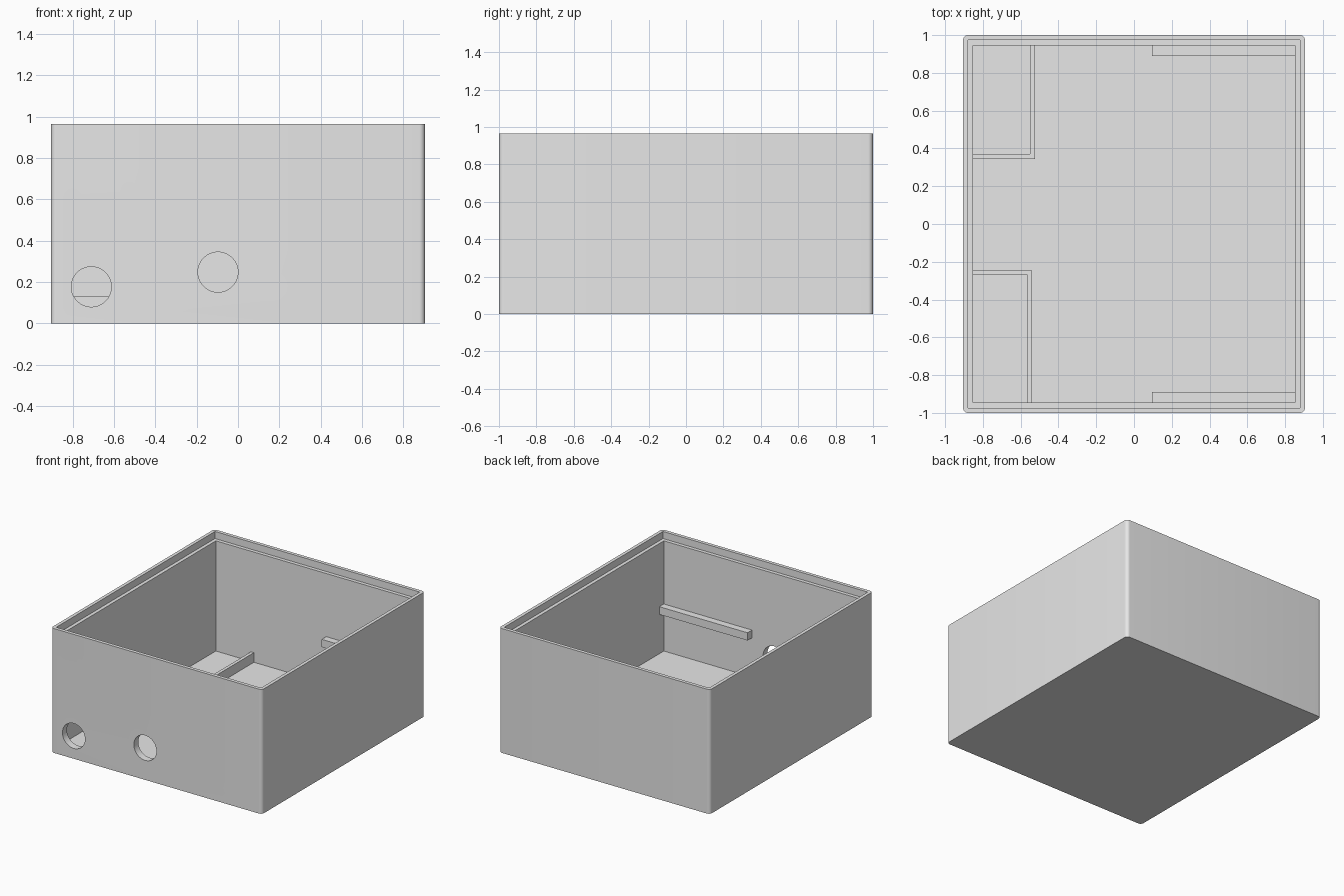
import bpy, bmesh, math
from mathutils import Matrix

default = bpy.data.objects.get("Cube")
if default:
    bpy.data.objects.remove(default, do_unlink=True)

grey = bpy.data.materials.new("plain_grey")
grey.use_nodes = True
colour = (0.8, 0.8, 0.8, 1)
grey.diffuse_color = colour
grey.node_tree.nodes["Principled BSDF"].inputs["Base Color"].default_value = colour


def finish(name, bm):
    mesh = bpy.data.meshes.new(name)
    bm.to_mesh(mesh)
    bm.free()
    mesh.materials.append(grey)
    obj = bpy.data.objects.new(name, mesh)
    bpy.context.scene.collection.objects.link(obj)
    return obj


def box(name, x, y, z, radius=0):
    """Box spanning the given ranges, with optional rounded upright edges."""
    bm = bmesh.new()
    bmesh.ops.create_cube(bm, size=1)
    for v in bm.verts:
        for i, (low, high) in enumerate((x, y, z)):
            v.co[i] = low if v.co[i] < 0 else high
    if radius:
        upright = [e for e in bm.edges
                   if abs(e.verts[0].co.z - e.verts[1].co.z) > 0.1]
        bmesh.ops.bevel(bm, geom=upright, offset=radius, segments=8,
                        profile=0.5, affect='EDGES')
    return finish(name, bm)


def front_hole(name, x, z, radius=0.097):
    bm = bmesh.new()
    bmesh.ops.create_cone(bm, cap_ends=True, segments=64, radius1=radius,
                          radius2=radius, depth=0.2,
                          matrix=Matrix.Translation((x, -0.97, z))
                          @ Matrix.Rotation(math.pi / 2, 4, 'X'))
    return finish(name, bm)


def cut(body, cutter):
    cutter.hide_render = True
    mod = body.modifiers.new("cut", 'BOOLEAN')
    mod.operation = 'DIFFERENCE'
    mod.solver = 'EXACT'
    mod.object = cutter
    bpy.context.view_layer.objects.active = body
    bpy.ops.object.modifier_apply(modifier=mod.name)
    bpy.data.objects.remove(cutter, do_unlink=True)


WALL_X, WALL_Y, TOP, FLOOR = 0.852, 0.945, 0.965, 0.055

# Open case: cavity, stepped rim and two cable holes
case = box("case", (-0.905, 0.905), (-1, 1), (0, TOP), radius=0.027)
cut(case, box("cavity", (-WALL_X, WALL_X), (-WALL_Y, WALL_Y), (FLOOR, 1.2)))
cut(case, box("rim_step", (-0.879, 0.879), (-0.973, 0.973), (TOP - 0.055, 1.2)))
cut(case, front_hole("hole_low", -0.71, 0.177))
cut(case, front_hole("hole_high", -0.097, 0.248))
bpy.ops.object.select_all(action='DESELECT')
case.select_set(True)
bpy.context.view_layer.objects.active = case
bpy.ops.object.shade_smooth_by_angle(angle=math.radians(30))

# Low dividers on the floor, fencing off two corners
low = (FLOOR - 0.01, 0.13)
box("front_divider_long", (-0.565, -0.54), (-WALL_Y - 0.005, -0.245), low)
box("front_divider_short", (-WALL_X - 0.005, -0.565), (-0.27, -0.245), low)
box("back_divider_long", (-0.55, -0.525), (0.345, WALL_Y + 0.005), low)
box("back_divider_short", (-WALL_X - 0.005, -0.55), (0.345, 0.37), low)

# Support rails on the front and back walls
for name, side in (("front_rail", -1), ("back_rail", 1)):
    span = sorted((side * 0.89, side * (WALL_Y + 0.005)))
    box(name, (0.095, WALL_X + 0.005), span, (0.36, 0.42))
